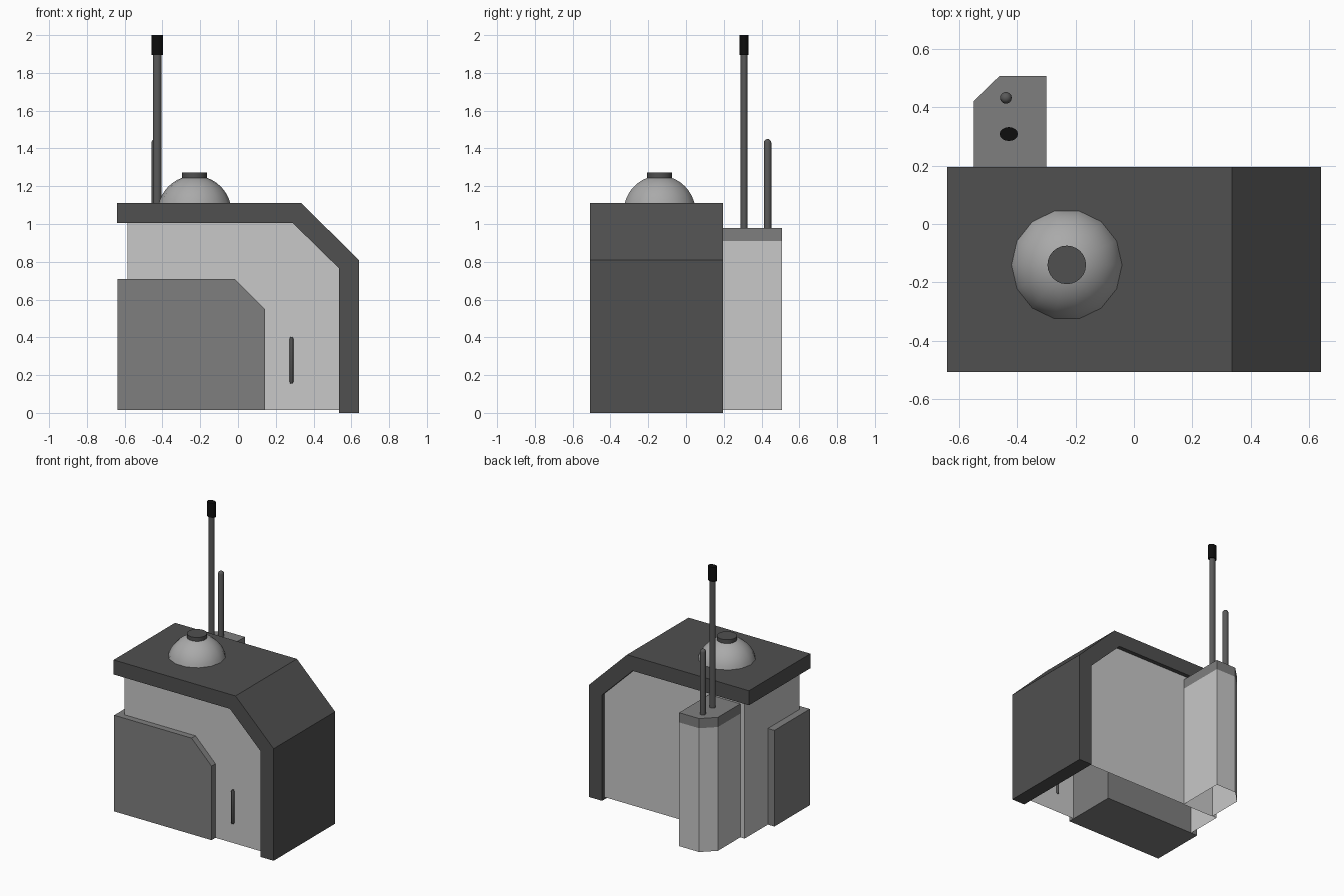
import bpy, bmesh, math
from mathutils import Vector

if "Cube" in bpy.data.objects:
    bpy.data.objects.remove(bpy.data.objects["Cube"])


def mat(name, v):
    m = bpy.data.materials.new(name)
    m.diffuse_color = (v, v, v, 1)
    m.use_nodes = True
    m.node_tree.nodes["Principled BSDF"].inputs["Base Color"].default_value = m.diffuse_color
    return m


DARK = mat("dark_grey", 0.08)
LIGHT = mat("light_grey", 0.58)
MID = mat("mid_grey", 0.212)
DOME = mat("dome_grey", 0.40)
ROD = mat("rod_grey", 0.10)
BLACK = mat("black", 0.004)


def finish(name, bm, material, smooth=False):
    bmesh.ops.recalc_face_normals(bm, faces=bm.faces)
    me = bpy.data.meshes.new(name)
    bm.to_mesh(me)
    bm.free()
    ob = bpy.data.objects.new(name, me)
    bpy.context.collection.objects.link(ob)
    me.materials.append(material)
    if smooth:
        bpy.ops.object.select_all(action='DESELECT')
        ob.select_set(True)
        bpy.context.view_layer.objects.active = ob
        bpy.ops.object.shade_smooth_by_angle(angle=math.radians(40))
    return ob


def prism(name, pts, lo, hi, material, axis='y', open_bottom=False):
    """Extrude an (x, z) profile along y, or an (x, y) profile along z."""
    bm = bmesh.new()
    place = (lambda a, b: (a, lo, b)) if axis == 'y' else (lambda a, b: (a, b, lo))
    face = bm.faces.new([bm.verts.new(place(a, b)) for a, b in pts])
    geom = bmesh.ops.extrude_face_region(bm, geom=[face])['geom']
    move = Vector((0, hi - lo, 0)) if axis == 'y' else Vector((0, 0, hi - lo))
    for v in geom:
        if isinstance(v, bmesh.types.BMVert):
            v.co += move
    bmesh.ops.recalc_face_normals(bm, faces=bm.faces)
    if open_bottom:
        down = [f for f in bm.faces if f.normal.z < -0.9]
        bmesh.ops.delete(bm, geom=down, context='FACES')
    return finish(name, bm, material)


def lathe(name, profile, x, y, n, material, sx=1, sy=1):
    """Spin a (radius, z) profile about a vertical axis at x, y."""
    bm = bmesh.new()
    rings = []
    for r, z in profile:
        rings.append([bm.verts.new((x + sx * r * math.cos(2 * math.pi * i / n),
                                    y + sy * r * math.sin(2 * math.pi * i / n), z))
                      for i in range(n)])
    for a, b in zip(rings, rings[1:]):
        for i in range(n):
            j = (i + 1) % n
            bm.faces.new((a[i], a[j], b[j], b[i]))
    bm.faces.new(rings[0])
    bm.faces.new(rings[-1])
    return finish(name, bm, material, True)


# Bent roof and side shell
prism("outer_shell", [(-0.64, 1.11), (0.335, 1.11), (0.64, 0.81), (0.64, 0),
                      (0.535, 0), (0.535, 0.765), (0.29, 1.005), (-0.64, 1.005)],
      -0.507, 0.195, DARK)

# Hollow main body, open underneath
prism("main_body", [(-0.585, 0.015), (0.54, 0.015), (0.54, 0.767), (0.292, 1.01),
                    (-0.585, 1.01)], -0.46, 0.165, LIGHT, open_bottom=True)

# Corner block with a cut corner
prism("corner_block", [(-0.637, 0.015), (0.142, 0.015), (0.142, 0.55), (-0.018, 0.71),
                       (-0.637, 0.71)], -0.505, -0.10, MID)

# Rear column and its cap
column = [(-0.55, 0.16), (-0.30, 0.16), (-0.30, 0.507), (-0.46, 0.507), (-0.55, 0.42)]
prism("rear_column", column, 0.015, 0.91, LIGHT, axis='z', open_bottom=True)
prism("rear_column_cap", column, 0.91, 0.98, MID, axis='z')

# Roof dome: upper part of a sphere sunk in the roof
R, CZ = 0.196, 1.06
start = math.asin(0.045 / R)
dome = []
for k in range(9):
    a = start + (math.radians(78) - start) * k / 8
    dome.append((R * math.cos(a), CZ + R * math.sin(a)))
lathe("roof_dome", dome, -0.23, -0.14, 14, DOME)
lathe("dome_button", [(0.066, 1.235), (0.066, 1.272)], -0.23, -0.14, 24, DARK)

# Tall antenna with a black tip
lathe("tall_antenna", [(0.02, 0.97), (0.02, 1.91)], -0.428, 0.308, 16, ROD, 1.12, 0.92)
lathe("tall_antenna_tip", [(0.025, 1.895), (0.025, 2.0)], -0.428, 0.308, 16, BLACK, 1.25, 0.95)

# Short antenna with a rounded end
tip = [(0.02 * math.cos(math.radians(d)), 1.43 + 0.02 * math.sin(math.radians(d)))
       for d in (0, 25, 50, 75)]
lathe("short_antenna", [(0.02, 0.97)] + tip, -0.438, 0.432, 14, ROD)

# Slim upright door handle
lathe("door_handle", [(0.006, 0.155), (0.01, 0.165), (0.01, 0.392), (0.006, 0.402)],
      0.283, -0.462, 12, DARK, 1, 1.5)
